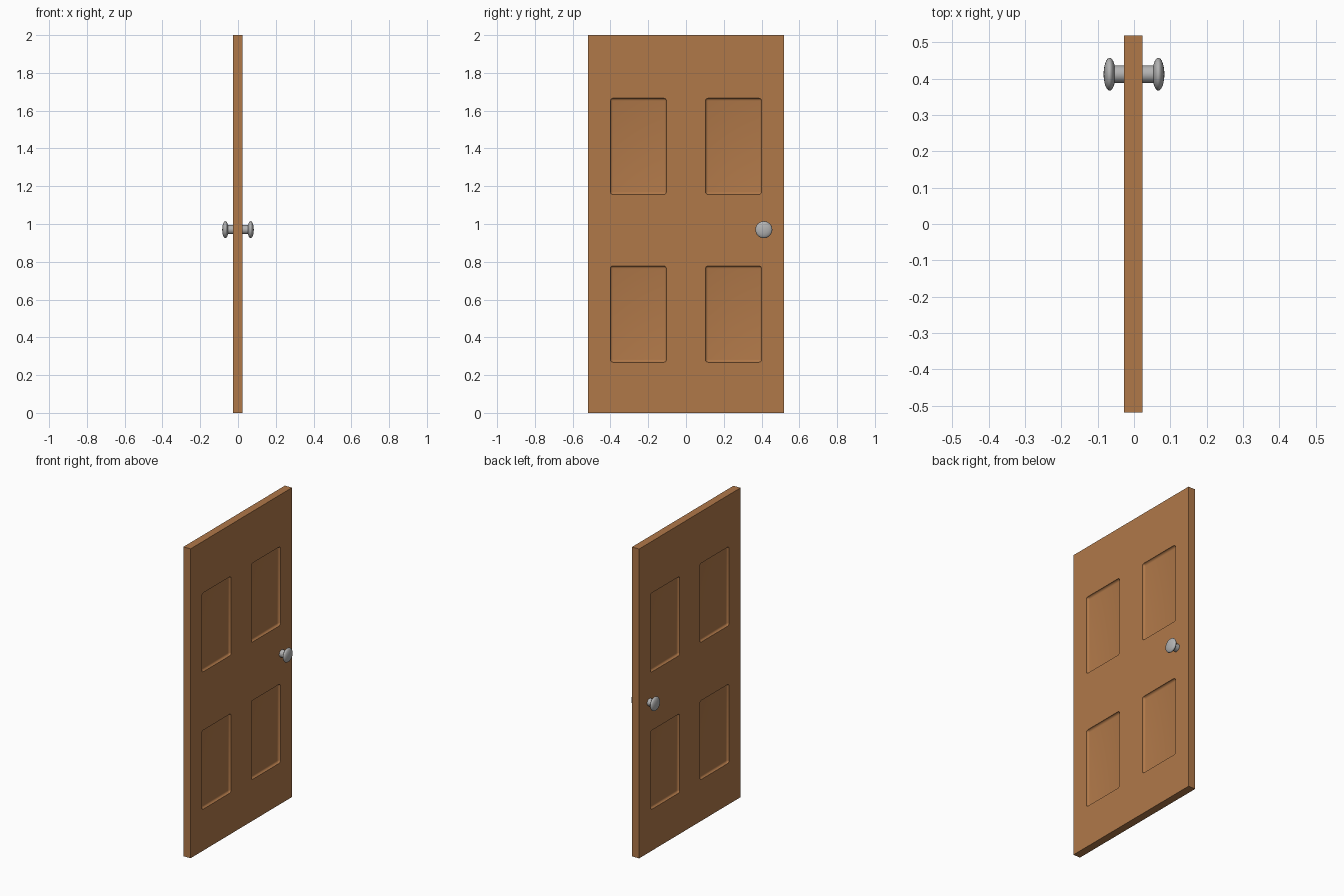
import bpy, bmesh, math
from mathutils import Matrix

if "Cube" in bpy.data.objects:
    bpy.data.objects.remove(bpy.data.objects["Cube"])

DOOR_X, THICK, HALF_W, HEIGHT = -0.002, 0.05, 0.518, 2.0
COVE = 0.014                      # depth and radius of the recessed panel edges
KNOB_Y, KNOB_Z = 0.412, 0.97


def material(name, rgb):
    m = bpy.data.materials.new(name)
    m.diffuse_color = (*rgb, 1)
    m.use_nodes = True
    m.node_tree.nodes["Principled BSDF"].inputs["Base Color"].default_value = m.diffuse_color
    return m


wood = material("warm wood", (0.434, 0.188, 0.066))
metal = material("grey metal", (0.45, 0.45, 0.45))


def add_box(bm, lo, hi):
    mat = Matrix.Translation([(a + b) / 2 for a, b in zip(lo, hi)]) \
        @ Matrix.Diagonal([b - a for a, b in zip(lo, hi)] + [1])
    return bmesh.ops.create_cube(bm, size=1, matrix=mat)["verts"]


def make(name, bm, mat):
    bmesh.ops.recalc_face_normals(bm, faces=bm.faces)
    me = bpy.data.meshes.new(name)
    bm.to_mesh(me)
    bm.free()
    me.materials.append(mat)
    ob = bpy.data.objects.new(name, me)
    bpy.context.collection.objects.link(ob)
    return ob


def smooth(ob, angle):
    bpy.ops.object.select_all(action='DESELECT')
    ob.select_set(True)
    bpy.context.view_layer.objects.active = ob
    bpy.ops.object.shade_smooth_by_angle(angle=math.radians(angle))


# Door slab
bm = bmesh.new()
add_box(bm, (DOOR_X - THICK / 2, -HALF_W, 0), (DOOR_X + THICK / 2, HALF_W, HEIGHT))
door = make("door_slab", bm, wood)

# Round-edged cutters for four recessed panels on each face
bm = bmesh.new()
for side in (-1, 1):
    inner = DOOR_X + side * (THICK / 2 - COVE)
    outer = inner + side * 0.06
    for y0, y1 in ((-0.401, -0.104), (0.103, 0.40)):
        for z0, z1 in ((0.268, 0.778), (1.156, 1.666)):
            add_box(bm, (min(inner, outer), y0, z0), (max(inner, outer), y1, z1))
bmesh.ops.bevel(bm, geom=bm.edges[:], offset=COVE, offset_type='OFFSET',
                segments=5, profile=0.5, affect='EDGES')
cutter = make("panel_cutter", bm, wood)
cutter.hide_render = True

# Carve the panels and drop the cutter
mod = door.modifiers.new("panels", 'BOOLEAN')
mod.operation, mod.solver, mod.object = 'DIFFERENCE', 'EXACT', cutter
bpy.context.view_layer.objects.active = door
bpy.ops.object.modifier_apply(modifier=mod.name)
bpy.data.objects.remove(cutter)
smooth(door, 30)

# Knob and stem on each side
turn = Matrix.Rotation(math.pi / 2, 4, 'Y')
for side, label in ((-1, "left"), (1, "right")):
    bm = bmesh.new()
    bmesh.ops.create_uvsphere(
        bm, u_segments=32, v_segments=16, radius=1,
        matrix=Matrix.Translation((side * 0.067, KNOB_Y, KNOB_Z))
        @ Matrix.Diagonal((0.0165, 0.045, 0.045, 1)) @ turn)
    smooth(make(label + "_knob", bm, metal), 40)

    bm = bmesh.new()
    bmesh.ops.create_cone(
        bm, cap_ends=True, segments=32, radius1=0.024, radius2=0.024, depth=0.05,
        matrix=Matrix.Translation((side * 0.04, KNOB_Y, KNOB_Z)) @ turn)
    smooth(make(label + "_stem", bm, metal), 40)
